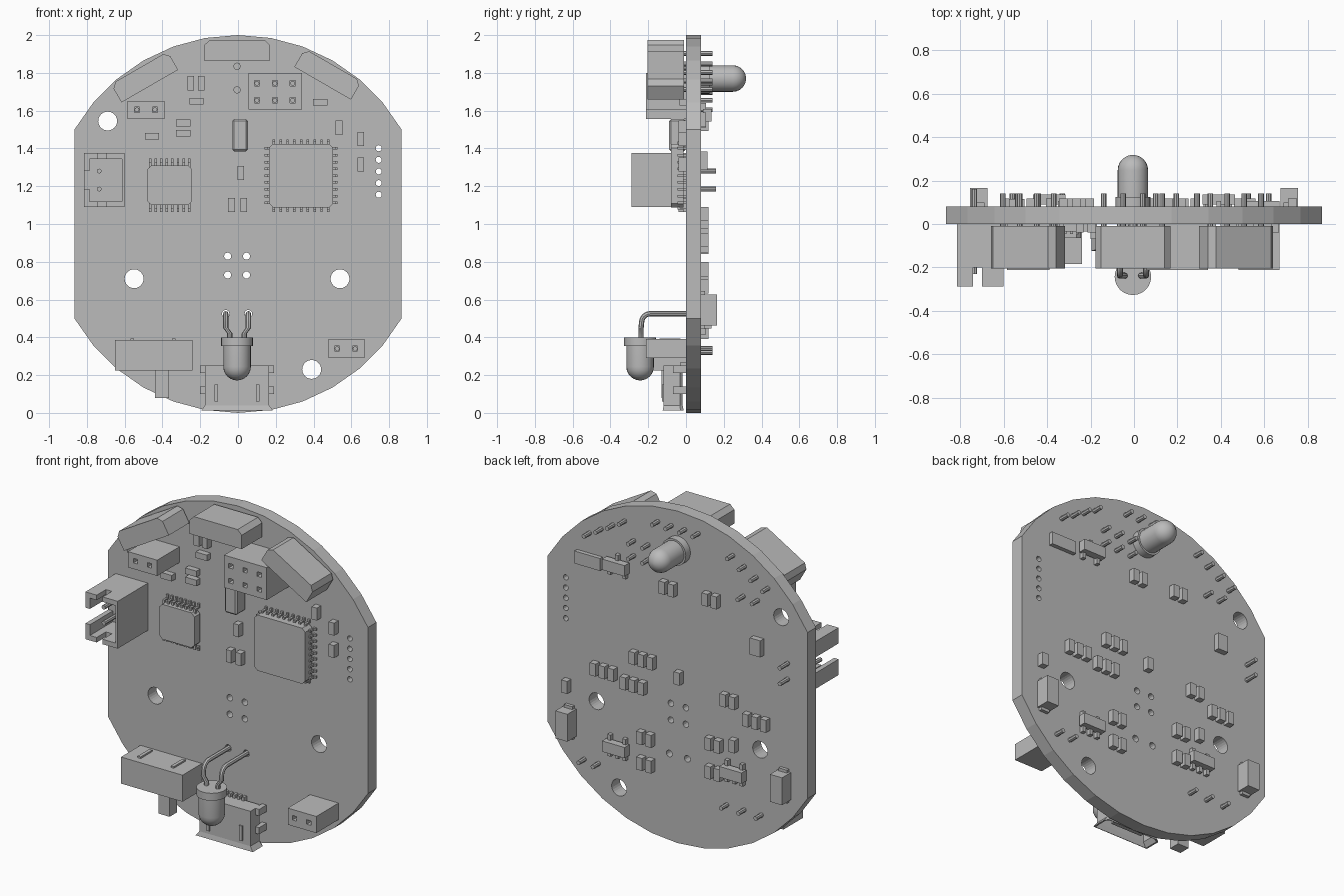
import bpy, bmesh
from math import sin, cos, pi, radians
from mathutils import Vector, Matrix

cube = bpy.data.objects.get("Cube")
if cube:
    bpy.data.objects.remove(cube)

grey = bpy.data.materials.new("plain grey")
grey.use_nodes = True
grey.diffuse_color = (0.5, 0.5, 0.5, 1)
grey.node_tree.nodes["Principled BSDF"].inputs["Base Color"].default_value = grey.diffuse_color

BACK = 0.08  # rear face of the board; the front face is y = 0


def add_object(name, mesh):
    mesh.materials.clear()
    mesh.materials.append(grey)
    obj = bpy.data.objects.new(name, mesh)
    bpy.context.scene.collection.objects.link(obj)
    return obj


def finish(name, bm, smooth=False):
    bmesh.ops.recalc_face_normals(bm, faces=bm.faces)
    mesh = bpy.data.meshes.new(name)
    bm.to_mesh(mesh)
    bm.free()
    if smooth:
        mesh.shade_smooth()
        mesh.set_sharp_from_angle(angle=radians(35))
    return add_object(name, mesh)


def add_box(bm, x0, x1, z0, z1, y0, y1):
    size = Matrix.Diagonal((x1 - x0, y1 - y0, z1 - z0, 1))
    middle = Matrix.Translation(((x0 + x1) / 2, (y0 + y1) / 2, (z0 + z1) / 2))
    bmesh.ops.create_cube(bm, size=1, matrix=middle @ size)


def add_chip(bm, x, z, w, h, y0, y1):
    add_box(bm, x - w / 2, x + w / 2, z - h / 2, z + h / 2, y0, y1)


def boxes(name, items):
    bm = bmesh.new()
    for item in items:
        add_box(bm, *item)
    return finish(name, bm)


def add_loft(bm, rings):
    loops = [[bm.verts.new(p) for p in ring] for ring in rings]
    n = len(loops[0])
    for a, b in zip(loops, loops[1:]):
        for i in range(n):
            j = (i + 1) % n
            bm.faces.new((a[i], a[j], b[j], b[i]))
    bm.faces.new(loops[0])
    bm.faces.new(loops[-1])


def circle(x, z, r, n=24):
    return [(x + r * cos(2 * pi * i / n), z + r * sin(2 * pi * i / n)) for i in range(n)]


def square(x, z, w):
    return [(x + a * w, z + b * w) for a, b in ((-.5, -.5), (.5, -.5), (.5, .5), (-.5, .5))]


def rect(x0, x1, z0, z1):
    return [(x0, z0), (x1, z0), (x1, z1), (x0, z1)]


def plate(name, outline, holes, y0, y1):
    """Flat outline with holes, extruded from y0 to y1."""
    curve = bpy.data.curves.new(name, 'CURVE')
    curve.dimensions = '2D'
    curve.fill_mode = 'BOTH'
    curve.extrude = (y1 - y0) / 2
    for ring in [outline] + holes:
        spline = curve.splines.new('POLY')
        spline.points.add(len(ring) - 1)
        for point, (x, z) in zip(spline.points, ring):
            point.co = (x, z, 0, 1)
        spline.use_cyclic_u = True
    temp = bpy.data.objects.new(name + "_curve", curve)
    bpy.context.scene.collection.objects.link(temp)
    deps = bpy.context.evaluated_depsgraph_get()
    mesh = bpy.data.meshes.new_from_object(temp.evaluated_get(deps))
    bpy.data.objects.remove(temp)
    mesh.transform(Matrix.Translation((0, (y0 + y1) / 2, 0)) @ Matrix.Rotation(pi / 2, 4, 'X'))
    mesh.shade_flat()
    return add_object(name, mesh)


def pins(name, spots, y0, y1, r=0.013):
    bm = bmesh.new()
    for x, z in spots:
        add_loft(bm, [[(a, y, b) for a, b in circle(x, z, r, 8)] for y in (y0, y1)])
    return finish(name, bm)


# Board: a disc with flat sides, mounting holes and small plated holes
arcs = [radians(a) for a in list(range(30, 151, 10)) + list(range(210, 331, 10))]
rim = [(cos(a), 1 + sin(a)) for a in arcs]
holes = [circle(x, z, 0.05) for x, z in ((-.69, 1.545), (-.55, .71), (.54, .71), (.39, .23))]
holes += [circle(x, z, 0.019, 12) for x in (-.055, .045) for z in (.73, .83)]
holes += [circle(.745, 1.155 + i * 0.0615, 0.016, 12) for i in range(5)]
lead_x = (-.065, .055)
holes += [circle(x, .525, 0.02, 12) for x in lead_x]
plate("circuit_board", rim, holes, 0, BACK)

# Three edge sensors with chamfered outer corners, four leads each
sensor = [(-.173, 0), (.173, 0), (.173, .084), (.146, .111), (-.146, .111), (-.173, .084)]
for name, x, z, tilt in (("left", .448, 1.745, -30), ("middle", -.005, 1.863, 0), ("right", -.467, 1.73, 30)):
    c, s = cos(radians(tilt)), sin(radians(tilt))
    place = lambda p: (x + p[0] * c - p[1] * s, z + p[0] * s + p[1] * c)
    plate(name + "_edge_sensor", [place(p) for p in sensor], [], -.205, -.01)
    pins(name + "_sensor_leads", [place(((i - 1.5) * .09, .04)) for i in range(4)], -.02, .14)

# Pin sockets with square openings
sockets = {"six_pin_socket": (.055, .34, 1.605, 1.8, (.1, .195, .29), (1.655, 1.745)),
           "upper_two_pin_socket": (-.585, -.39, 1.555, 1.65, (-.535, -.44), (1.605,)),
           "lower_two_pin_socket": (.48, .67, .29, .39, (.525, .62), (.34,))}
for name, (x0, x1, z0, z1, xs, zs) in sockets.items():
    spots = [(x, z) for x in xs for z in zs]
    plate(name, rect(x0, x1, z0, z1), [square(x, z, .027) for x, z in spots], -.212, 0)
    pins(name + "_pins", spots, -.12, .14)

# Open battery connector with slotted walls
x0, x1, z0, z1, t, lip = -.815, -.6, 1.09, 1.375, .03, -.288
walls = [(x0, x1, z0, z1, -.07, 0), (x1 - t / 2, x1, z0, z1, lip, 0),
         (x0, x0 + t, z0, 1.185, lip, 0), (x0, x0 + t, 1.28, z1, lip, 0)]
for a, b in ((z0, z0 + t), (z1 - t, z1)):
    walls += [(x0, -.74, a, b, lip, 0), (-.70, x1, a, b, lip, 0), (-.74, -.70, a, b, -.2, 0)]
boxes("battery_connector", walls)
pins("battery_connector_pins", [(-.735, 1.185), (-.735, 1.28)], -.23, .16)


# Leaded chips: bevelled body with stepped leads
def leaded_chip(name, x, z, w, h, top, count, pitch, lead, all_sides):
    corner = .02
    outline = []
    for a, b in ((1, 1), (-1, 1), (-1, -1), (1, -1)):
        pair = [(x + a * w / 2, z + b * (h / 2 - corner)), (x + a * (w / 2 - corner), z + b * h / 2)]
        outline += pair if a * b > 0 else pair[::-1]
    plate(name, outline, [], top, -.012)
    bm = bmesh.new()
    for side in (-1, 1):
        for i in range(count):
            along = (i - (count - 1) / 2) * pitch
            for near, far, y0, y1 in ((-.01, lead / 2, -.045, -.032), (lead / 2 - .008, lead / 2, -.045, 0), (lead / 2, lead, -.012, 0)):
                mid, long = (near + far) / 2, far - near
                add_chip(bm, x + along, z + side * (h / 2 + mid), .013, long, y0, y1)
                if all_sides:
                    add_chip(bm, x + side * (w / 2 + mid), z + along, long, .013, y0, y1)
    finish(name + "_leads", bm)


leaded_chip("processor_chip", .334, 1.256, .338, .335, -.08, 9, .036, .024, True)
leaded_chip("driver_chip", -.362, 1.205, .235, .21, -.065, 8, .0295, .036, False)

# Small parts on the front, upright and lying down
bm = bmesh.new()
for x, z in ((-.25, 1.745), (-.195, 1.745), (.535, 1.51), (.65, 1.45), (.65, 1.315), (.015, 1.27), (-.035, 1.1), (.03, 1.1)):
    add_chip(bm, x, z, .036, .075, -.04, 0)
for x, z in ((-.22, 1.65), (.435, 1.645), (-.29, 1.535), (-.29, 1.48), (-.455, 1.465)):
    add_chip(bm, x, z, .075, .036, -.035, 0)
finish("front_small_parts", bm)
crystal = boxes("crystal", [(-.03, .053, 1.385, 1.555, -.09, 0)])
bevel = crystal.modifiers.new("bevel", 'BEVEL')
bevel.width = .01

# Slide switch
boxes("slide_switch", [(-.65, -.24, .225, .385, -.185, 0)])
boxes("switch_clips", [(x, x + .02, .375, .395, -.14, -.03) for x in (-.57, -.35)])
boxes("switch_lever", [(-.44, -.365, .08, .23, -.13, -.06)])
pins("switch_pins", [(-.33, .32), (-.445, .32), (-.56, .32)], -.02, .14)


# Round lamps: flange, barrel and dome along an axis
def lamp(name, base, axis, barrel, r):
    shape = [(r + .011, 0), (r + .011, .045), (r, .045), (r, barrel)]
    shape += [(r * cos(a), barrel + r * sin(a)) for a in (pi / 12 * i for i in range(1, 6))]
    shape.append((.004, barrel + r))
    turn = Vector((0, 0, 1)).rotation_difference(Vector(axis))
    bm = bmesh.new()
    add_loft(bm, [[Vector(base) + turn @ Vector((a, b, h)) for a, b in circle(0, 0, q)] for q, h in shape])
    return finish(name, bm, True)


lamp("front_lamp", (-.005, -.243, .4), (0, 0, -1), .155, .073)
lamp("rear_lamp", (-.005, BACK, 1.77), (0, 1, 0), .168, .07)
pins("rear_lamp_leads", [(-.005, 1.71), (-.005, 1.835)], -.018, 0, .02)

# Bent leads of the front lamp
for side, x in zip((-1, 1), lead_x):
    start = -.005 + side * .038
    bm = bmesh.new()
    path = [(start, -.238, .39), (start, -.238, .42), (x, -.238, .45), (x, -.235, .48)]
    path += [(x, -.19 - .045 * cos(a), .48 + .045 * sin(a)) for a in (pi / 8, pi / 4, pi * 3 / 8, pi / 2)]
    path.append((x, .03, .525))
    rings = []
    for i, p in enumerate(path):
        ahead = Vector(path[min(i + 1, len(path) - 1)]) - Vector(path[max(i - 1, 0)])
        up = Vector((1, 0, 0)).cross(ahead).normalized()
        rings.append([Vector(p) + Vector((a, 0, 0)) + up * b for a, b in circle(0, 0, .014, 8)])
    add_loft(bm, rings)
    finish(("right" if side < 0 else "left") + "_lamp_lead", bm, True)

# Data port: hollow flared shell, tongue, ears and latch plates
profile = [(-.17, -.05), (-.17, .035), (-.155, .05), (.155, .05), (.17, .035), (.17, -.05), (.13, -.05), (-.13, -.05)]
bm = bmesh.new()
add_loft(bm, [[(-.005 + a * k, -.068 + b * k, z) for a, b in reversed(profile)]
              for k, z in ((1, .25), (1, .04), (1.12, .012), (1.06, .012), (.93, .04), (.93, .15))])
finish("data_port_shell", bm)
boxes("data_port_tongue", [(-.11, .10, .04, .16, -.075, -.05)])
ears = [(-.005 + s * .18 - .015, -.005 + s * .18 + .015, z, z + .04, -.07, 0) for s in (-1, 1) for z in (.1, .21)]
boxes("data_port_ears", ears)
boxes("data_port_latches", [(-.005 + s * .11 - .01, -.005 + s * .11 + .01, .06, .15, -.126, -.118) for s in (-1, 1)])
boxes("data_port_contacts", [(-.075 + i * .03, -.06 + i * .03, .24, .27, -.03, 0) for i in range(5)])

# Rows of small parts on the rear: first x, height, count
bm = bmesh.new()
rows = ((.42, .915, 3), (.16, 1.053, 3), (.22, .885, 3), (-.02, 1.01, 1), (.73, .76, 1), (.17, .585, 2),
        (.17, .43, 2), (.02, 1.53, 2), (-.265, 1.535, 2), (-.385, .96, 2), (-.595, .88, 3),
        (-.285, .67, 2), (-.385, .7, 1), (-.285, .5, 2))
for x, z, count in rows:
    for i in range(count):
        add_chip(bm, x + i * .06, z, .04, .075, BACK, .118)
add_chip(bm, -.54, 1.335, .07, .1, BACK, .115)
finish("rear_small_parts", bm)
boxes("rear_flat_part", [(.5, .67, 1.515, 1.59, BACK, .105)])
bm = bmesh.new()
for x in (-.715, .715):
    add_chip(bm, x, .545, .08, .165, BACK, .165)
    add_chip(bm, x, .545, .055, .2, BACK, .1)
finish("rear_tall_parts", bm)

# Small three-legged and five-legged chips on the rear
for name, x, z, legs in (("upper", .39, 1.575, 1), ("left", .39, .48, 2), ("right", -.39, .535, 2)):
    bm = bmesh.new()
    add_chip(bm, x, z, .15, .065, .09, .135)
    for i in (-1, 0, 1):
        if legs > 1 or i:
            add_chip(bm, x + i * .05, z - .045, .022, .04, BACK, .105)
        if (i != 0) == (legs > 1):
            add_chip(bm, x + i * .05, z + .045, .022, .04, BACK, .105)
    finish(name + "_rear_chip", bm)
